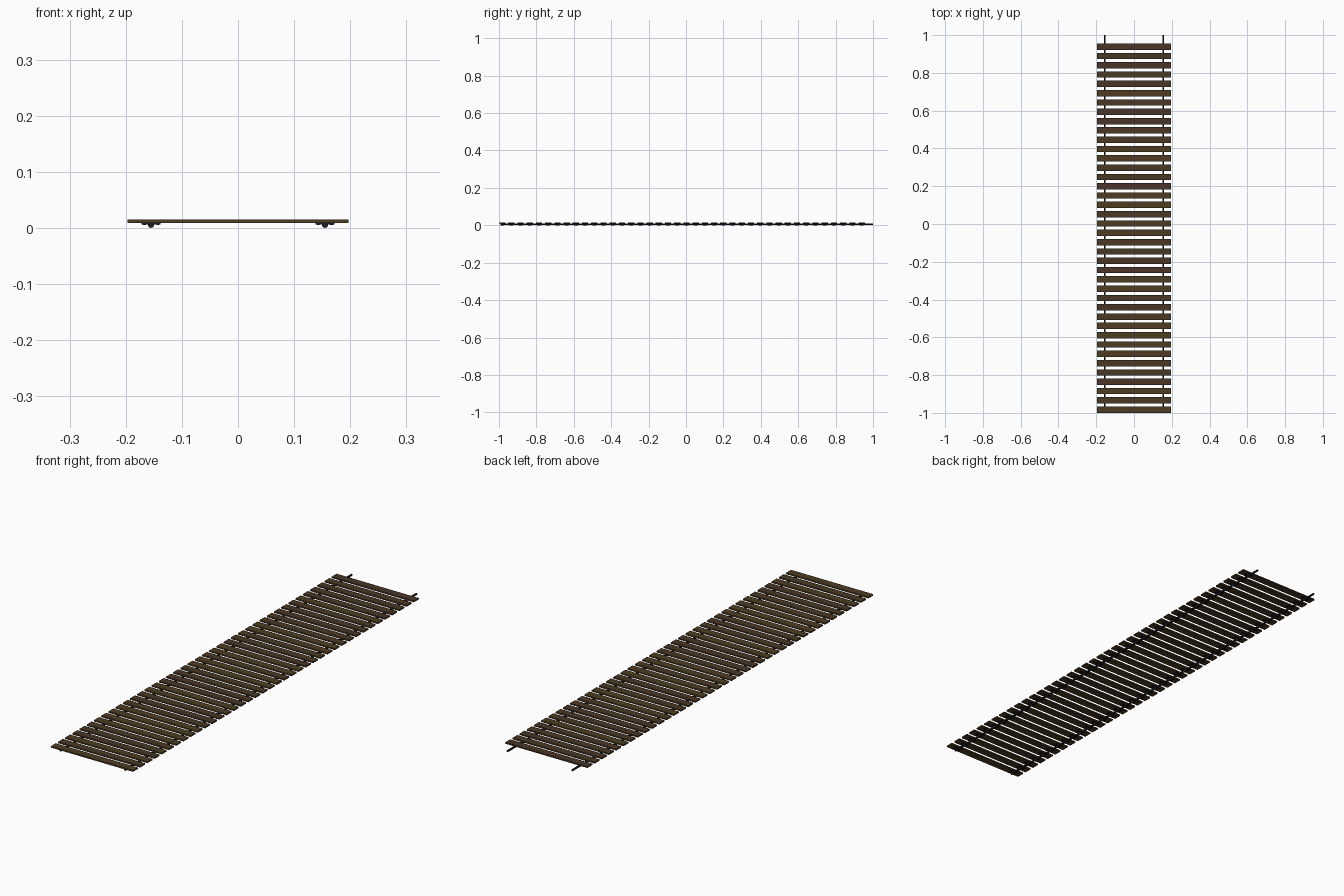
import bpy, bmesh, math, random

if "Cube" in bpy.data.objects:
    bpy.data.objects.remove(bpy.data.objects["Cube"])

random.seed(4)
COUNT, Y0, Y1 = 40, -0.983, 0.939
ROPE_X, HALF_W = 0.155, 0.197


def material(name, rgb):
    m = bpy.data.materials.new(name)
    m.diffuse_color = (*rgb, 1)
    m.use_nodes = True
    m.node_tree.nodes["Principled BSDF"].inputs["Base Color"].default_value = m.diffuse_color
    return m


woods = [material("wood_a", (0.075, 0.046, 0.016)),
         material("wood_b", (0.068, 0.040, 0.018)),
         material("wood_c", (0.066, 0.036, 0.020))]
iron = material("iron", (0.012, 0.011, 0.013))
rope_mat = material("rope", (0.014, 0.011, 0.010))


def make_object(name, bm, mat):
    bmesh.ops.recalc_face_normals(bm, faces=bm.faces)
    me = bpy.data.meshes.new(name)
    bm.to_mesh(me)
    bm.free()
    me.materials.append(mat)
    ob = bpy.data.objects.new(name, me)
    bpy.context.collection.objects.link(ob)
    return ob


def box(bm, x0, x1, y0, y1, z0, z1):
    vs = bmesh.ops.create_cube(bm, size=1)["verts"]
    bmesh.ops.scale(bm, vec=(x1 - x0, y1 - y0, z1 - z0), verts=vs)
    bmesh.ops.translate(bm, vec=((x0 + x1) / 2, (y0 + y1) / 2, (z0 + z1) / 2), verts=vs)


def prism_y(bm, pts, y0, y1):
    f = bm.faces.new([bm.verts.new((x, y0, z)) for x, z in pts])
    ext = bmesh.ops.extrude_face_region(bm, geom=[f])["geom"]
    bmesh.ops.translate(bm, vec=(0, y1 - y0, 0),
                        verts=[v for v in ext if isinstance(v, bmesh.types.BMVert)])


def cylinder_z(bm, x, y, z0, z1, r):
    vs = bmesh.ops.create_cone(bm, cap_ends=True, segments=6, radius1=r, radius2=r,
                               depth=z1 - z0)["verts"]
    bmesh.ops.translate(bm, vec=(x, y, (z0 + z1) / 2), verts=vs)


ys = [Y0 + (Y1 - Y0) * i / (COUNT - 1) for i in range(COUNT)]

# Deck planks
for y in ys:
    bm = bmesh.new()
    box(bm, -HALF_W, HALF_W, y - 0.0168, y + 0.0168, 0.009, 0.015)
    make_object("plank", bm, random.choice(woods))

for side, sx in (("left", -ROPE_X), ("right", ROPE_X)):
    # Long support rope
    bm = bmesh.new()
    ring = [(sx + 0.0045 * math.cos(math.tau * k / 10),
             0.0048 + 0.0045 * math.sin(math.tau * k / 10)) for k in range(10)]
    prism_y(bm, ring, -0.986, 1.0)
    make_object("support_rope_" + side, bm, rope_mat)

    # Saddle clamps under every plank: flange, rounded saddle and two bolts
    bm = bmesh.new()
    saddle = [(sx + 0.0055 * math.cos(a), 0.0055 + 0.0055 * math.sin(a))
              for a in (math.pi + math.pi * k / 6 for k in range(7))]
    profile = ([(sx - 0.017, 0.009), (sx - 0.017, 0.0065), (sx - 0.0055, 0.0065)]
               + saddle +
               [(sx + 0.0055, 0.0065), (sx + 0.017, 0.0065), (sx + 0.017, 0.009)])
    for y in ys:
        prism_y(bm, profile, y - 0.010, y + 0.010)
        for d in (-0.012, 0.012):
            cylinder_z(bm, sx + d, y, 0.0052, 0.0066, 0.003)
    make_object("rope_clamps_" + side, bm, iron)
